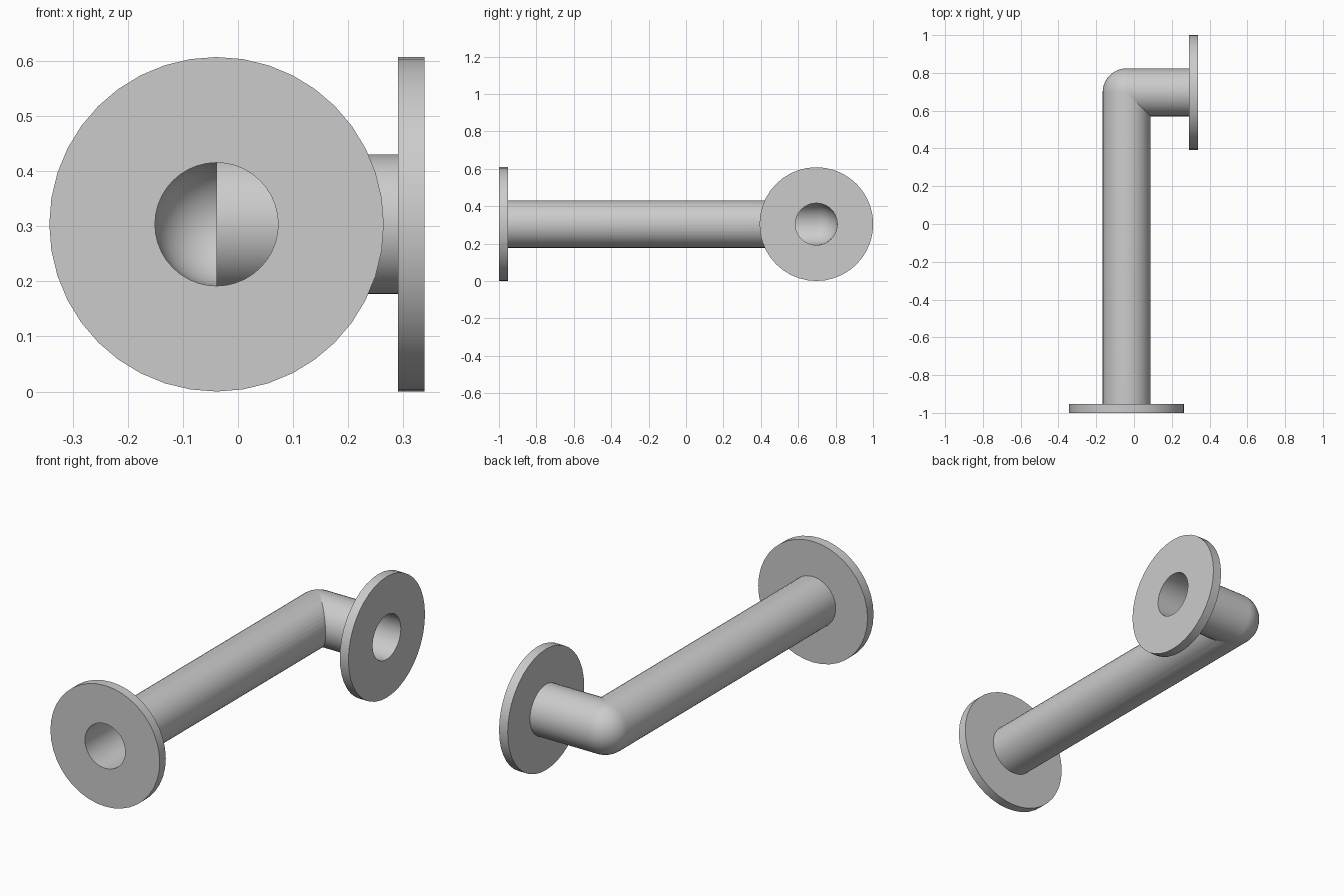
import bpy, bmesh
from math import sin, cos, pi
from mathutils import Matrix, Vector

cube = bpy.data.objects.get("Cube")
if cube:
    bpy.data.objects.remove(cube, do_unlink=True)

SIDES = 40
OUTER, BORE = 0.127, 0.112            # pipe radii
FLANGE, PLATE = 0.304, 0.048          # flange radius and thickness
CORNER = Vector((-0.039, 0.697, 0.304))
FRONT, SIDE = -1.0, 0.339             # outer faces of the two flanges

grey = bpy.data.materials.new("plain grey")
grey.use_nodes = True
grey.diffuse_color = (0.6, 0.6, 0.6, 1)
grey.node_tree.nodes["Principled BSDF"].inputs["Base Color"].default_value = (0.6, 0.6, 0.6, 1)


def lathe(name, profile, turn):
    """Spin a closed (radius, distance) outline about z, then aim it from the corner."""
    bm = bmesh.new()
    verts = [bm.verts.new((r, 0, d)) for r, d in profile]
    edges = [bm.edges.new((verts[i - 1], verts[i])) for i in range(len(verts))]
    bmesh.ops.spin(bm, geom=verts + edges, cent=(0, 0, 0), axis=(0, 0, 1),
                   angle=2 * pi, steps=SIDES, use_merge=True)
    bmesh.ops.remove_doubles(bm, verts=bm.verts, dist=1e-5)
    bmesh.ops.transform(bm, matrix=Matrix.Translation(CORNER) @ turn, verts=bm.verts)
    bmesh.ops.recalc_face_normals(bm, faces=bm.faces)
    mesh = bpy.data.meshes.new(name)
    bm.to_mesh(mesh)
    bm.free()
    mesh.materials.append(grey)
    obj = bpy.data.objects.new(name, mesh)
    bpy.context.collection.objects.link(obj)
    return obj


def flanged_end(length):
    """Outline of the flange, from the bore out to the pipe wall."""
    return [(BORE, length), (FLANGE, length),
            (FLANGE, length - PLATE), (OUTER, length - PLATE)]


def arc(radius, angles):
    return [(radius * cos(a), -radius * sin(a)) for a in angles]


toward_front = Matrix.Rotation(pi / 2, 4, 'X')
toward_side = Matrix.Rotation(pi / 2, 4, 'Y')
quarter = [i * pi / 2 / 10 for i in range(11)]

# Long pipe with a hollow rounded end
long_pipe = lathe("long_pipe", flanged_end(CORNER.y - FRONT)
                  + arc(OUTER, quarter) + arc(BORE, quarter[::-1]), toward_front)

# Short pipe leaving the corner toward the side
reach = SIDE - CORNER.x
short_pipe = lathe("short_pipe", flanged_end(reach) + [(OUTER, 0), (BORE, 0)], toward_side)

# Opening through the long pipe wall, its rim hidden within the short pipe wall
wall = (OUTER + BORE) / 2
cutter = lathe("bore_cutter", [(0, 0.004), (wall, 0.004), (wall, reach), (0, reach)], toward_side)
cutter.hide_render = True
cut = long_pipe.modifiers.new("bore", 'BOOLEAN')
cut.operation, cut.solver, cut.object = 'DIFFERENCE', 'EXACT', cutter
bpy.context.view_layer.objects.active = long_pipe
bpy.ops.object.modifier_apply(modifier=cut.name)
bpy.data.objects.remove(cutter, do_unlink=True)

# Smooth round walls, crisp rims
bpy.ops.object.select_all(action='DESELECT')
for part in (long_pipe, short_pipe):
    part.select_set(True)
bpy.ops.object.shade_smooth_by_angle(angle=pi / 6)
